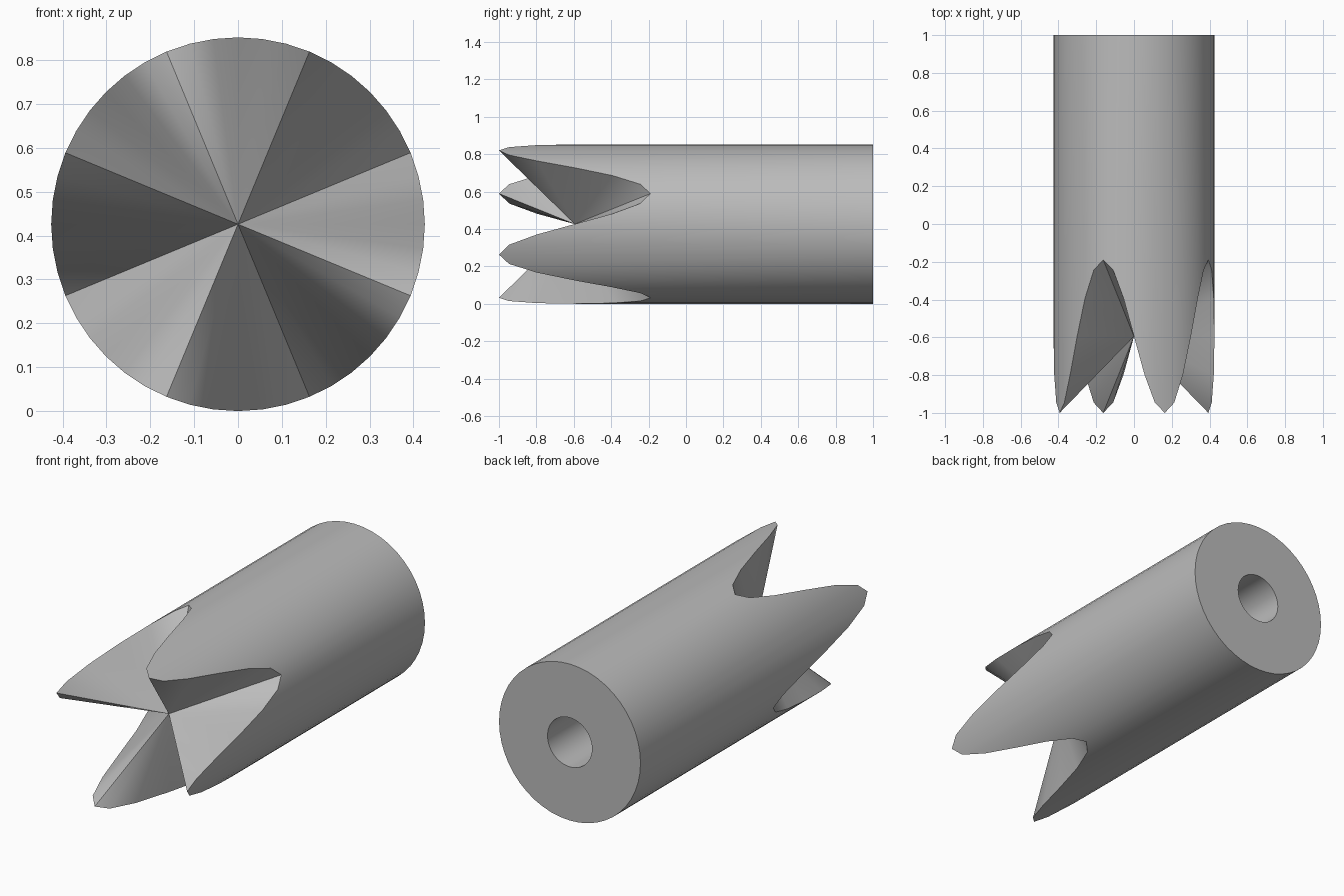
import bpy
import bmesh
import math

if "Cube" in bpy.data.objects:
    bpy.data.objects.remove(bpy.data.objects["Cube"], do_unlink=True)

RADIUS, BORE = 0.426, 0.134
SEGMENTS, TEETH = 48, 4
BACK, MID, WAVE, BORE_END = 1.0, -0.595, 0.405, -0.38
PEAK = math.radians(67.5)

steel = bpy.data.materials.new("plain grey steel")
steel.use_nodes = True
grey = (0.5, 0.5, 0.5, 1.0)
steel.diffuse_color = grey
steel.node_tree.nodes["Principled BSDF"].inputs["Base Color"].default_value = grey

bm = bmesh.new()


def ring(radius, depth):
    """Circle of vertices around the long axis; depth is a function of angle."""
    verts = []
    for i in range(SEGMENTS):
        a = math.tau * i / SEGMENTS
        verts.append(bm.verts.new((radius * math.cos(a), depth(a),
                                   RADIUS + radius * math.sin(a))))
    return verts


def bridge(first, second):
    for i in range(SEGMENTS):
        j = (i + 1) % SEGMENTS
        bm.faces.new((first[i], first[j], second[j], second[i]))


# Wavy toothed rim, outer wall, back face and blind bore
rim = ring(RADIUS, lambda a: MID - WAVE * math.cos(TEETH * (a - PEAK)))
back = ring(RADIUS, lambda a: BACK)
bore_mouth = ring(BORE, lambda a: BACK)
bore_floor = ring(BORE, lambda a: BORE_END)
for pair in ((rim, back), (back, bore_mouth), (bore_mouth, bore_floor)):
    bridge(*pair)
bm.faces.new(bore_floor)

# Radial tooth flanks meeting at the centre
centre = bm.verts.new((0, MID, RADIUS))
for i in range(SEGMENTS):
    bm.faces.new((rim[i], centre, rim[(i + 1) % SEGMENTS]))

bmesh.ops.recalc_face_normals(bm, faces=bm.faces)
mesh = bpy.data.meshes.new("toothed_coupling")
bm.to_mesh(mesh)
bm.free()
mesh.materials.append(steel)

coupling = bpy.data.objects.new("toothed_coupling", mesh)
bpy.context.collection.objects.link(coupling)
bpy.ops.object.select_all(action="DESELECT")
coupling.select_set(True)
bpy.context.view_layer.objects.active = coupling
bpy.ops.object.shade_smooth_by_angle(angle=math.radians(30))
